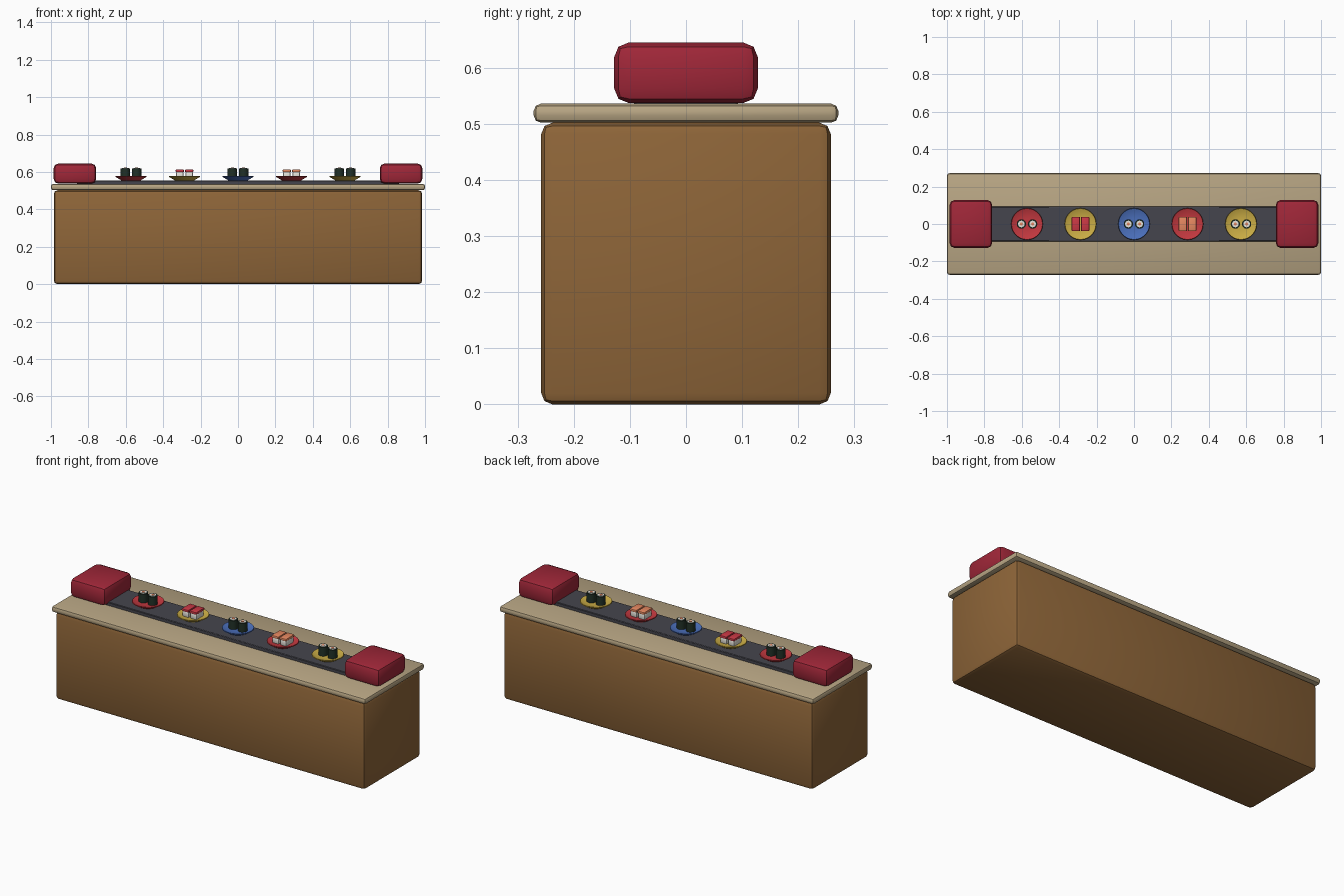
import bpy, bmesh, math

if "Cube" in bpy.data.objects:
    bpy.data.objects.remove(bpy.data.objects["Cube"])


def material(name, r, g, b):
    m = bpy.data.materials.new(name)
    m.diffuse_color = (r, g, b, 1)
    m.use_nodes = True
    m.node_tree.nodes["Principled BSDF"].inputs["Base Color"].default_value = m.diffuse_color
    return m


WOOD = material("wood", 0.27, 0.13, 0.04)
TOP = material("pale_wood", 0.48, 0.38, 0.23)
BELT = material("belt_grey", 0.06, 0.06, 0.075)
COVER = material("cover_red", 0.35, 0.02, 0.04)
RED = material("plate_red", 0.55, 0.04, 0.05)
YELLOW = material("plate_yellow", 0.6, 0.42, 0.06)
BLUE = material("plate_blue", 0.07, 0.16, 0.5)
NORI = material("seaweed", 0.015, 0.03, 0.02)
RICE = material("rice", 0.8, 0.78, 0.72)
TUNA = material("tuna", 0.6, 0.04, 0.06)
SALMON = material("salmon", 0.8, 0.25, 0.12)


def finish(bm, name, mat):
    bmesh.ops.recalc_face_normals(bm, faces=bm.faces)
    me = bpy.data.meshes.new(name)
    bm.to_mesh(me)
    bm.free()
    me.materials.append(mat)
    ob = bpy.data.objects.new(name, me)
    bpy.context.collection.objects.link(ob)
    bpy.context.view_layer.objects.active = ob
    bpy.ops.object.select_all(action='DESELECT')
    ob.select_set(True)
    bpy.ops.object.shade_smooth_by_angle(angle=math.radians(40))
    return ob


def box(name, mat, x, y, z0, z1, sx, sy, bevel=0, segments=2):
    """Bevelled box centred on (x, y), spanning z0..z1."""
    bm = bmesh.new()
    bmesh.ops.create_cube(bm, size=1)
    for v in bm.verts:
        v.co = (x + v.co.x * sx, y + v.co.y * sy,
                (z0 + z1) / 2 + v.co.z * (z1 - z0))
    if bevel:
        bmesh.ops.bevel(bm, geom=bm.edges[:], offset=bevel,
                        segments=segments, profile=0.5, affect='EDGES')
    return finish(bm, name, mat)


def lathe(name, mat, x, y, profile, sides):
    """Closed turned solid from (radius, z) points, capped at both ends."""
    bm = bmesh.new()
    rings = [[bm.verts.new((x + r * math.cos(2 * math.pi * i / sides),
                            y + r * math.sin(2 * math.pi * i / sides), z))
              for i in range(sides)] for r, z in profile]
    for a, b in zip(rings, rings[1:]):
        for i in range(sides):
            j = (i + 1) % sides
            bm.faces.new((a[i], a[j], b[j], b[i]))
    bm.faces.new(rings[0])
    bm.faces.new(rings[-1])
    return finish(bm, name, mat)


# Counter body, worktop and conveyor
box("counter_body", WOOD, 0, 0, 0, 0.502, 1.97, 0.516, 0.02)
box("counter_top", TOP, 0, 0, 0.502, 0.536, 2.0, 0.543, 0.013)
box("conveyor_belt", BELT, 0, 0, 0.53, 0.555, 1.72, 0.185, 0.003, 1)

# End covers hiding the belt turns
for side, sx in (("left", -1), ("right", 1)):
    box(side + "_cover", COVER, sx * 0.872, 0, 0.537, 0.645, 0.228, 0.256, 0.026)


def roll_pair(i, x):
    for k, s in enumerate((-1, 1)):
        rx = x + s * 0.03
        tag = f"_{i}_{k}"
        lathe("roll_seaweed" + tag, NORI, rx, 0,
              [(0.025, 0.566), (0.025, 0.619), (0.018, 0.619)], 16)
        lathe("roll_rice" + tag, RICE, rx, 0, [(0.018, 0.61), (0.018, 0.621)], 16)
        lathe("roll_filling" + tag, SALMON, rx, 0, [(0.008, 0.615), (0.008, 0.623)], 10)


def nigiri_pair(i, x, fish):
    for k, s in enumerate((-1, 1)):
        nx = x + s * 0.025
        tag = f"_{i}_{k}"
        box("nigiri_rice" + tag, RICE, nx, 0, 0.566, 0.6, 0.04, 0.068, 0.006)
        box("nigiri_fish" + tag, fish, nx, 0, 0.599, 0.613, 0.044, 0.077, 0.004)


# Plates with alternating rolls and topped rice
PLATE = [(0.052, 0.555), (0.06, 0.56), (0.085, 0.575), (0.083, 0.579),
         (0.06, 0.57), (0.03, 0.568)]
dishes = [(RED, None), (YELLOW, TUNA), (BLUE, None), (RED, SALMON), (YELLOW, None)]
for i, (plate, fish) in enumerate(dishes):
    x = (i - 2) * 0.286
    lathe(f"plate_{i}", plate, x, 0, PLATE, 24)
    if fish:
        nigiri_pair(i, x, fish)
    else:
        roll_pair(i, x)
